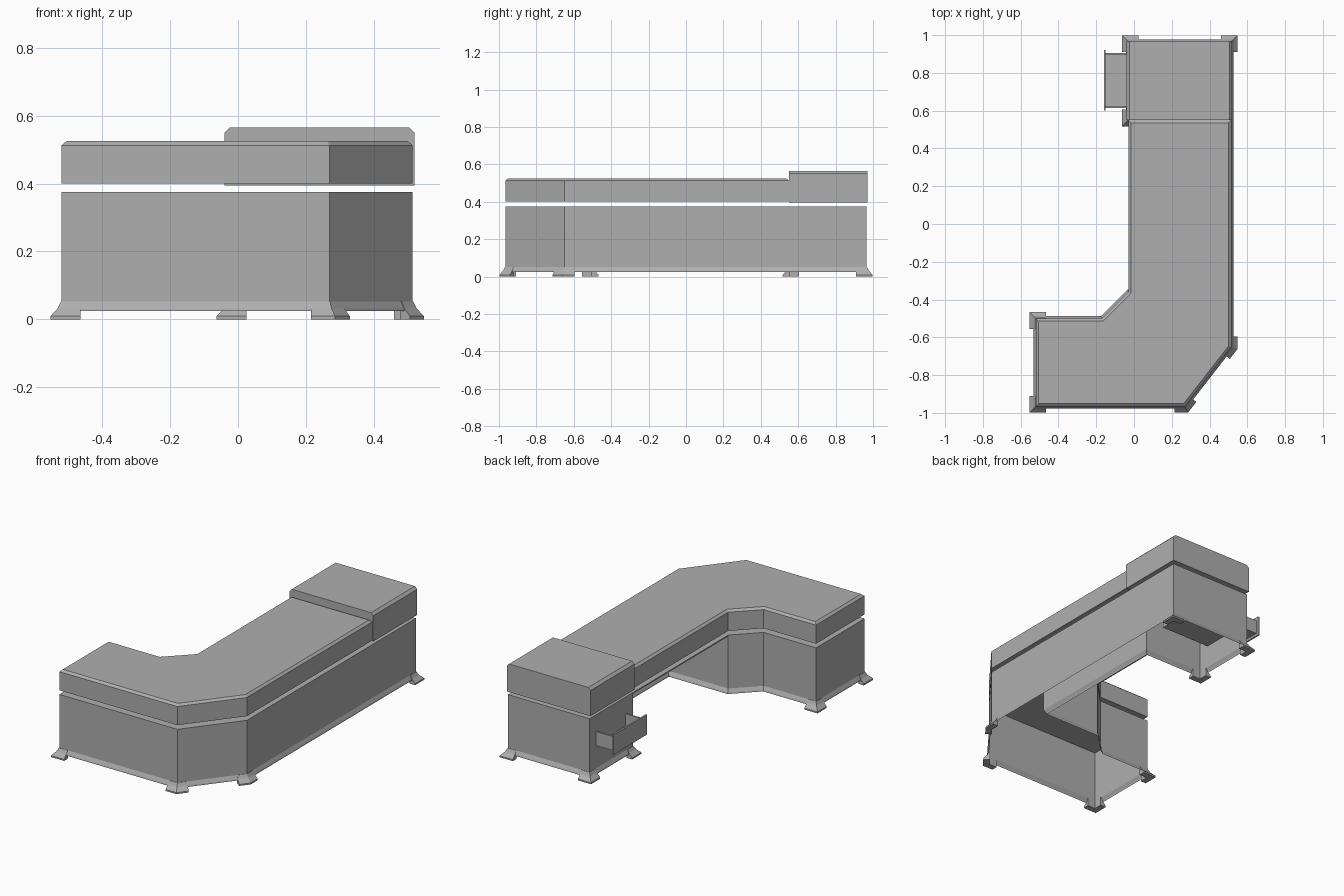
import bpy, bmesh
from mathutils import Vector

cube = bpy.data.objects.get("Cube")
if cube:
    bpy.data.objects.remove(cube, do_unlink=True)

grey = bpy.data.materials.new("plain_grey")
grey.use_nodes = True
grey.diffuse_color = (0.43, 0.43, 0.43, 1)
grey.node_tree.nodes["Principled BSDF"].inputs["Base Color"].default_value = (0.43, 0.43, 0.43, 1)

# Plan outlines, counter-clockwise
FRONT = [(-0.52, -0.965), (0.27, -0.965), (0.515, -0.65)]
INNER = [(-0.03, -0.36), (-0.17, -0.5), (-0.52, -0.5)]
TOP = FRONT + [(0.515, 0.55), (-0.03, 0.55)] + INNER
SLAB = FRONT + [(0.515, 0.965), (-0.03, 0.965)] + INNER
BODY = FRONT + [(0.515, 0.965), (-0.03, 0.965), (-0.03, 0.55),
                (0.37, 0.55), (0.37, -0.36)] + INNER


def make(name, bm):
    bmesh.ops.recalc_face_normals(bm, faces=bm.faces)
    mesh = bpy.data.meshes.new(name)
    bm.to_mesh(mesh)
    bm.free()
    mesh.materials.append(grey)
    obj = bpy.data.objects.new(name, mesh)
    bpy.context.collection.objects.link(obj)
    return obj


def offset(points, dist):
    """Move a closed outline outwards with mitred corners."""
    out = []
    for i, p in enumerate(points):
        p = Vector(p)
        a = (p - Vector(points[i - 1])).normalized()
        b = (Vector(points[(i + 1) % len(points)]) - p).normalized()
        na, nb = Vector((a.y, -a.x)), Vector((b.y, -b.x))
        out.append(p + (na + nb) * dist / (1 + na.dot(nb)))
    return out


def loft(name, rings, top=True, bottom=True, closed=True):
    """Skin a stack of (points, height) rings, lowest first."""
    bm = bmesh.new()
    rows = [[bm.verts.new((p[0], p[1], z)) for p in pts] for pts, z in rings]
    n = len(rows[0])
    for low, high in zip(rows, rows[1:]):
        for i in range(n if closed else n - 1):
            j = (i + 1) % n
            bm.faces.new((low[i], low[j], high[j], high[i]))
    if bottom:
        bm.faces.new(rows[0])
    if top:
        bm.faces.new(rows[-1])
    return make(name, bm)


def box(name, x, y, z):
    pts = [(x[0], y[0]), (x[1], y[0]), (x[1], y[1]), (x[0], y[1])]
    return loft(name, [(pts, z[0]), (pts, z[1])])


# Worktop with a chamfered upper edge
loft("worktop", [(TOP, 0.4), (TOP, 0.513), (offset(TOP, -0.014), 0.525)])

# Raised end block, its two long upper edges chamfered
bm = bmesh.new()
profile = [(-0.04, 0.395), (0.52, 0.395), (0.52, 0.55), (0.505, 0.565),
           (-0.025, 0.565), (-0.04, 0.55)]
face = bm.faces.new([bm.verts.new((x, 0.55, z)) for x, z in profile])
side = bmesh.ops.extrude_face_region(bm, geom=[face], use_keep_orig=True)
bmesh.ops.translate(bm, vec=(0, 0.42, 0),
                    verts=[v for v in side["geom"] if isinstance(v, bmesh.types.BMVert)])
make("raised_end_block", bm)

# Open-bottomed carcass with a flared skirt and a thin cover
loft("carcass", [(offset(BODY, 0.012), 0.024), (offset(BODY, 0.01), 0.032),
                 (BODY, 0.052), (BODY, 0.37)], top=False, bottom=False)
loft("carcass_cover", [(SLAB, 0.367), (SLAB, 0.375)])

# Flared corner feet
PROFILE = [(0.033, 0.0), (0.033, 0.009), (0.012, 0.032), (0.002, 0.052)]
ARM = 0.055


def foot(name, i):
    p = Vector(BODY[i])
    a = (p - Vector(BODY[i - 1])).normalized()
    b = (Vector(BODY[(i + 1) % len(BODY)]) - p).normalized()
    na, nb = Vector((a.y, -a.x)), Vector((b.y, -b.x))
    mitre = (na + nb) / (1 + na.dot(nb))

    def ring(d, t):
        s, e = p - a * ARM, p + b * ARM
        return [s + na * d, p + mitre * d, e + nb * d,
                e - nb * t, p - mitre * t, s - na * t]

    loft(name, [(ring(d, 0.004), z) for d, z in PROFILE])


for label, corner in [("front_right", (-0.52, -0.965)), ("front_left", (0.27, -0.965)),
                      ("side_left", (0.515, -0.65)), ("back_left", (0.515, 0.965)),
                      ("back_right", (-0.03, 0.965)), ("knee_back", (-0.03, 0.55)),
                      ("inner_right", (-0.52, -0.5))]:
    foot("foot_" + label, BODY.index(corner))

# Pulled-out drawer
box("drawer_front", (-0.16, -0.15), (0.6, 0.92), (0.175, 0.295))
box("drawer_floor", (-0.15, 0.3), (0.615, 0.905), (0.19, 0.198))
for label, y in (("front", 0.615), ("back", 0.897)):
    box("drawer_side_" + label, (-0.15, 0.3), (y, y + 0.008), (0.19, 0.275))
box("drawer_rear", (0.292, 0.3), (0.615, 0.905), (0.19, 0.275))
